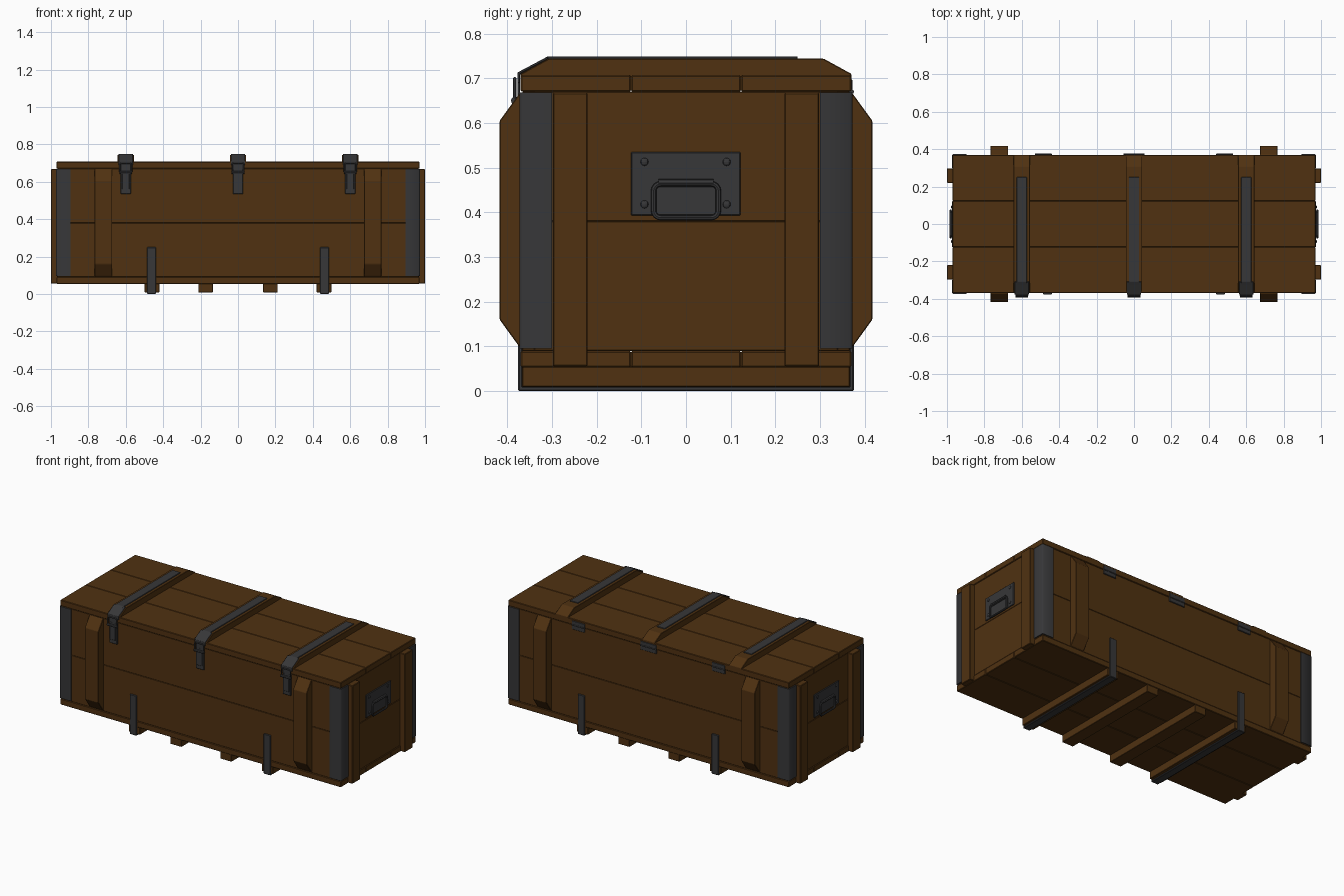
import bpy, bmesh, math
from mathutils import Vector

if "Cube" in bpy.data.objects:
    bpy.data.objects.remove(bpy.data.objects["Cube"])


def material(name, rgb):
    m = bpy.data.materials.new(name)
    m.diffuse_color = (*rgb, 1)
    m.use_nodes = True
    m.node_tree.nodes["Principled BSDF"].inputs["Base Color"].default_value = m.diffuse_color
    return m


WOOD = material("brown wood", (0.080, 0.031, 0.0055))
METAL = material("dark metal", (0.038, 0.038, 0.040))


def finish(name, bm, mat, bevel=0.0, segments=1):
    """Turn a bmesh into a named object with an optional edge bevel."""
    bmesh.ops.recalc_face_normals(bm, faces=bm.faces)
    if bevel:
        bmesh.ops.bevel(bm, geom=bm.edges[:], offset=bevel, segments=segments,
                        affect='EDGES', clamp_overlap=True)
    me = bpy.data.meshes.new(name)
    bm.to_mesh(me)
    bm.free()
    me.materials.append(mat)
    ob = bpy.data.objects.new(name, me)
    bpy.context.collection.objects.link(ob)
    return ob


def prism(name, profile, axis, lo, hi, mat, bevel=0.0, segments=1):
    """Extrude a 2D profile along x (profile = y,z) or z (profile = x,y)."""
    bm = bmesh.new()
    place = {'x': lambda p, t: (t, p[0], p[1]), 'z': lambda p, t: (p[0], p[1], t)}[axis]
    a = [bm.verts.new(place(p, lo)) for p in profile]
    b = [bm.verts.new(place(p, hi)) for p in profile]
    n = len(profile)
    bm.faces.new(a)
    bm.faces.new(b[::-1])
    for i in range(n):
        bm.faces.new((a[i], a[(i + 1) % n], b[(i + 1) % n], b[i]))
    return finish(name, bm, mat, bevel, segments)


def box(name, x, y, z, mat, bevel=0.0, segments=1):
    x, y, z = sorted(x), sorted(y), sorted(z)
    return prism(name, [(y[0], z[0]), (y[1], z[0]), (y[1], z[1]), (y[0], z[1])],
                 'x', x[0], x[1], mat, bevel, segments)


def ribbon(points, t):
    """Closed profile of a bent strip: the path plus its mitred offset."""
    pts = [Vector(p) for p in points]
    off = []
    for i, p in enumerate(pts):
        normals = []
        for j in (i - 1, i):
            if 0 <= j < len(pts) - 1:
                d = (pts[j + 1] - pts[j]).normalized()
                normals.append(Vector((-d.y, d.x)))
        n = sum(normals, Vector((0, 0))).normalized()
        off.append(p + n * (t / max(0.3, n.dot(normals[0]))))
    return [tuple(p) for p in pts + off[::-1]]


def wire(name, points, radius, cyclic=True):
    cu = bpy.data.curves.new(name, 'CURVE')
    cu.dimensions = '3D'
    cu.bevel_depth = radius
    cu.bevel_resolution = 2
    cu.use_fill_caps = True
    sp = cu.splines.new('POLY')
    sp.points.add(len(points) - 1)
    for q, p in zip(sp.points, points):
        q.co = (*p, 1)
    sp.use_cyclic_u = cyclic
    cu.materials.append(METAL)
    ob = bpy.data.objects.new(name, cu)
    bpy.context.collection.objects.link(ob)
    bpy.ops.object.select_all(action='DESELECT')
    ob.select_set(True)
    bpy.context.view_layer.objects.active = ob
    bpy.ops.object.convert(target='MESH')
    bpy.ops.object.shade_smooth_by_angle()


def rounded_rect(w, h, r):
    """Outline of a rounded rectangle centred on the origin."""
    out = []
    for k, (sx, sy) in enumerate(((1, 1), (-1, 1), (-1, -1), (1, -1))):
        for s in range(5):
            a = math.pi / 2 * (k + s / 4)
            out.append((sx * (w / 2 - r) + r * math.cos(a), sy * (h / 2 - r) + r * math.sin(a)))
    return out


# lid and base planks
for part, z0, z1 in (("lid", 0.67, 0.707), ("base", 0.053, 0.09)):
    for i, (y0, y1) in enumerate(((-0.37, -0.123), (-0.123, 0.123), (0.123, 0.37))):
        box(f"{part}_plank_{i + 1}", (-0.97, 0.97), (y0, y1), (z0, z1), WOOD, 0.003)

# wall boards, two high on every side
for i, (z0, z1) in enumerate(((0.09, 0.38), (0.38, 0.67))):
    for s, side in ((-1, "front"), (1, "back")):
        box(f"{side}_board_{i + 1}", (-0.965, 0.965), (s * 0.335, s * 0.367), (z0, z1), WOOD, 0.002)
    for s, side in ((-1, "left"), (1, "right")):
        box(f"{side}_board_{i + 1}", (s * 0.935, s * 0.967), (-0.34, 0.34), (z0, z1), WOOD, 0.002)

for sx in (-1, 1):
    for sy in (-1, 1):
        # upright battens on the long walls, chamfered at both ends
        prism("wall_batten", [(sy * y, z) for y, z in
              ((0.365, 0.092), (0.372, 0.098), (0.417, 0.16), (0.417, 0.605), (0.372, 0.667), (0.365, 0.667))],
              'x', sx * 0.72 - 0.047, sx * 0.72 + 0.047, WOOD, 0.002)
        # upright battens on the end walls
        box("end_batten", (sx * 0.96, sx * 1.0), (sy * 0.22, sy * 0.298), (0.055, 0.668), WOOD, 0.003)
        # metal corner angles
        corner = [(0.895, 0.364), (0.895, 0.373), (0.967, 0.373), (0.973, 0.367),
                  (0.973, 0.30), (0.964, 0.30), (0.964, 0.364)]
        ob = prism("corner_angle", [(sx * x, sy * y) for x, y in corner], 'z', 0.095, 0.668, METAL)
        bpy.context.view_layer.objects.active = ob
        ob.select_set(True)
        bpy.ops.object.shade_smooth_by_angle(angle=math.radians(50))
        ob.select_set(False)

    # end handle: plate, rivets, pivot tube and hanging loop
    box("handle_plate", (sx * 0.962, sx * 0.973), (-0.123, 0.122), (0.393, 0.535), METAL, 0.002)
    for y in (-0.093, 0.091):
        for z in (0.418, 0.513):
            bm = bmesh.new()
            bmesh.ops.create_uvsphere(bm, u_segments=10, v_segments=6, radius=0.009)
            bmesh.ops.scale(bm, vec=(0.6, 1, 1), verts=bm.verts)
            bmesh.ops.translate(bm, vec=(sx * 0.973, y, z), verts=bm.verts)
            finish("rivet", bm, METAL)
    wire("handle_loop", [(sx * 0.98, y, z + 0.426) for y, z in rounded_rect(0.145, 0.076, 0.016)], 0.006)
    wire("handle_pivot", [(sx * 0.977, y, 0.466) for y in (-0.062, 0.062)], 0.009, False)

# lid battens with strap and latch
for x in (-0.6, 0, 0.6):
    prism("lid_batten", [(-0.37, 0.70), (0.37, 0.70), (0.37, 0.71), (0.308, 0.744),
                         (-0.308, 0.744), (-0.37, 0.71)], 'x', x - 0.044, x + 0.044, WOOD, 0.002)
    prism("lid_strap", ribbon([(-0.371, 0.665), (-0.371, 0.709), (-0.308, 0.743), (0.25, 0.743)], 0.006),
          'x', x - 0.028, x + 0.028, METAL, 0.0015)
    prism("strap_front", ribbon([(-0.372, 0.69), (-0.372, 0.710), (-0.308, 0.744)], 0.005),
          'x', x - 0.038, x + 0.038, METAL, 0.001)
    box("latch_plate", (x - 0.027, x + 0.027), (-0.365, -0.377), (0.535, 0.668), METAL, 0.002)
    box("latch_lever", (x - 0.02, x + 0.02), (-0.375, -0.383), (0.56, 0.655), METAL, 0.002)
    wire("latch_pin", [(x - 0.034, -0.384, 0.65), (x + 0.034, -0.384, 0.65)], 0.008, False)
    wire("latch_loop", [(x + u, -0.383, v + 0.672) for u, v in rounded_rect(0.062, 0.054, 0.008)], 0.004)

# floor runners and the metal bands around the outer pair
for x in (-0.46, -0.173, 0.173, 0.46):
    box("floor_runner", (x - 0.039, x + 0.039), (-0.367, 0.367), (0.009, 0.055), WOOD, 0.002)
for x in (-0.463, 0.463):
    prism("floor_band", ribbon([(-0.376, 0.25), (-0.376, 0.0), (0.376, 0.0), (0.376, 0.25)], 0.011),
          'x', x - 0.024, x + 0.024, METAL, 0.003)

# back hinges: two leaves and a knuckle
for x, w in ((-0.485, 0.045), (0, 0.055), (0.485, 0.045)):
    box("hinge_leaf", (x - w, x + w), (0.362, 0.373), (0.643, 0.697), METAL, 0.002)
    wire("hinge_knuckle", [(x - w, 0.371, 0.67), (x + w, 0.371, 0.67)], 0.005, False)
